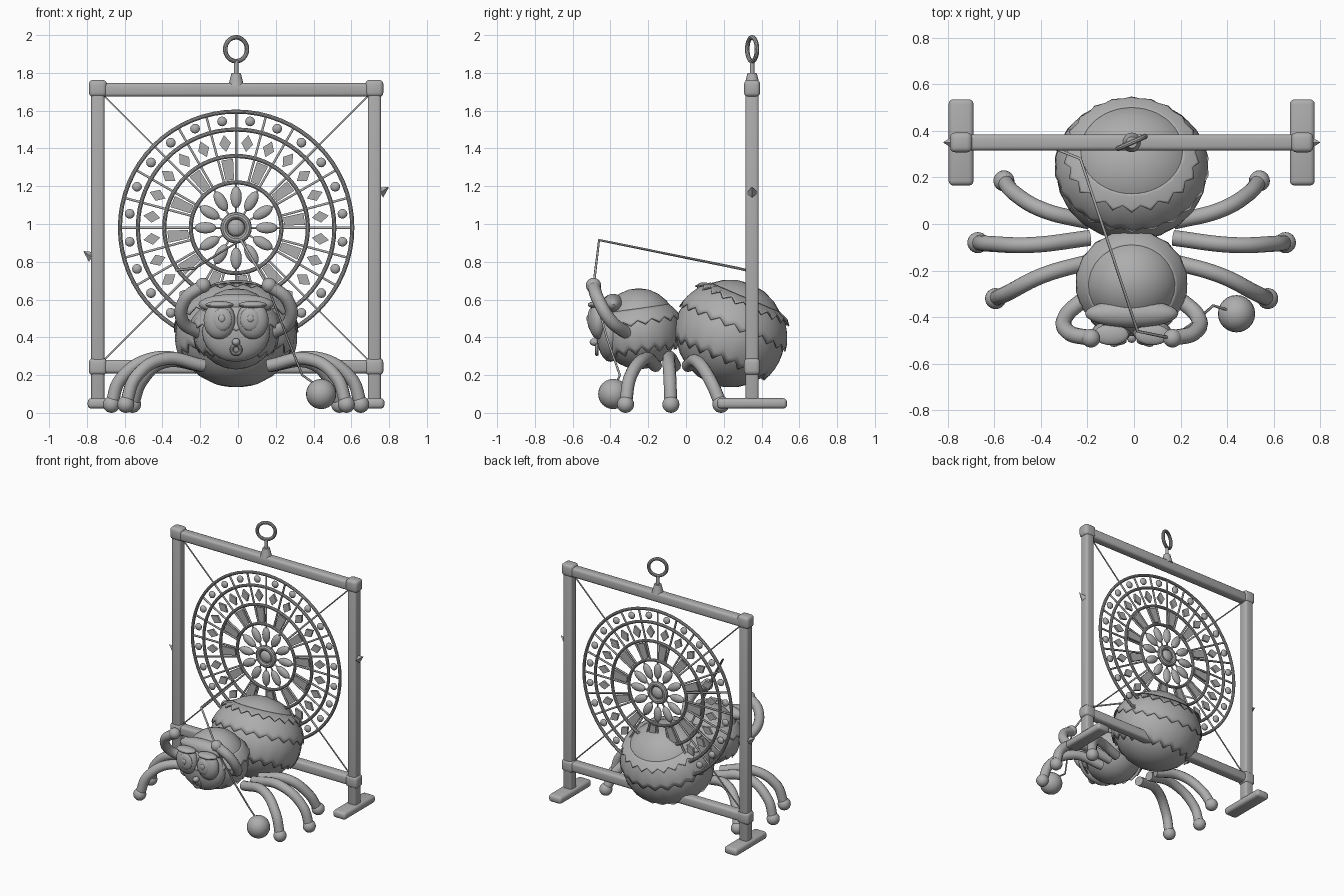
import bpy, bmesh
from math import sin, cos, pi, radians
from mathutils import Vector, Matrix

if "Cube" in bpy.data.objects:
    bpy.data.objects.remove(bpy.data.objects["Cube"])

CX, FY, WZ = -0.01, 0.35, 0.98   # centre line, frame depth, wheel height

grey = bpy.data.materials.new("plain_grey")
grey.use_nodes = True
grey.diffuse_color = (0.42, 0.42, 0.42, 1)
grey.node_tree.nodes["Principled BSDF"].inputs["Base Color"].default_value = (0.42, 0.42, 0.42, 1)


def finish(name, bm, smooth=True):
    mesh = bpy.data.meshes.new(name)
    bmesh.ops.recalc_face_normals(bm, faces=bm.faces)
    bm.to_mesh(mesh)
    bm.free()
    mesh.materials.append(grey)
    ob = bpy.data.objects.new(name, mesh)
    bpy.context.collection.objects.link(ob)
    if smooth:
        bpy.ops.object.select_all(action='DESELECT')
        ob.select_set(True)
        bpy.context.view_layer.objects.active = ob
        bpy.ops.object.shade_smooth_by_angle(angle=radians(35))
    return ob


def box(name, loc, size, bevel):
    bm = bmesh.new()
    bmesh.ops.create_cube(bm, size=1, matrix=Matrix.Translation(loc) @ Matrix.Diagonal((*size, 1)))
    bmesh.ops.bevel(bm, geom=bm.edges[:], offset=bevel, segments=3, profile=0.5, affect='EDGES')
    return finish(name, bm)


def add_ball(bm, loc, radii, rot=Matrix(), seg=24):
    bmesh.ops.create_uvsphere(bm, u_segments=seg, v_segments=seg // 2, radius=1,
                              matrix=Matrix.Translation(loc) @ rot @ Matrix.Diagonal((*radii, 1)))


def ball(name, loc, radii, rot=Matrix()):
    bm = bmesh.new()
    add_ball(bm, loc, radii, rot)
    return finish(name, bm)


def cone(name, a, b, r1, r2, seg=24):
    a, b = Vector(a), Vector(b)
    bm = bmesh.new()
    rot = (b - a).to_track_quat('Z', 'Y').to_matrix().to_4x4()
    bmesh.ops.create_cone(bm, cap_ends=True, segments=seg, radius1=r1, radius2=r2, depth=(b - a).length,
                          matrix=Matrix.Translation((a + b) / 2) @ rot)
    return finish(name, bm)


def tube(name, paths, radius, smooth=False):
    cu = bpy.data.curves.new(name, 'CURVE')
    cu.dimensions = '3D'
    cu.bevel_depth = radius
    cu.bevel_resolution = 4 if smooth else 1
    cu.use_fill_caps = True
    for pts in paths:
        sp = cu.splines.new('BEZIER' if smooth else 'POLY')
        dst = sp.bezier_points if smooth else sp.points
        dst.add(len(pts) - 1)
        for p, co in zip(dst, pts):
            p.co = co if smooth else (*co, 1)
            if smooth:
                p.handle_left_type = p.handle_right_type = 'AUTO'
    cu.materials.append(grey)
    ob = bpy.data.objects.new(name, cu)
    bpy.context.collection.objects.link(ob)
    return ob


def ring(name, loc, major, minor, rot, flat=1.0, seg=64):
    bm = bmesh.new()
    rows = []
    for i in range(seg):
        a = 2 * pi * i / seg
        rows.append([bm.verts.new(((major + minor * cos(t)) * cos(a), (major + minor * cos(t)) * sin(a),
                                   flat * minor * sin(t))) for t in (2 * pi * j / 10 for j in range(10))])
    for i in range(seg):
        p, q = rows[i], rows[(i + 1) % seg]
        for j in range(10):
            k = (j + 1) % 10
            bm.faces.new((p[j], q[j], q[k], p[k]))
    bm.transform(Matrix.Translation(loc) @ rot)
    return finish(name, bm)


def shell(name, loc, radii, tilt, t0, t1, s0, s1, teeth, amp):
    """Band of an ellipsoid, flaring from s0 to s1, with a zigzag lower edge."""
    bm = bmesh.new()
    n, rows = teeth * 2, 6
    grid = []
    for j in range(rows + 1):
        f = j / rows
        row = []
        for i in range(n):
            end = t1 + (amp if i % 2 else -amp)
            t, a, s = radians(t0 + (end - t0) * f), 2 * pi * i / n, s0 + (s1 - s0) * f
            row.append(bm.verts.new((radii[0] * s * sin(t) * cos(a), radii[1] * s * sin(t) * sin(a),
                                     radii[2] * s * cos(t))))
        grid.append(row)
    for p, q in zip(grid, grid[1:]):
        for i in range(n):
            k = (i + 1) % n
            bm.faces.new((p[i], q[i], q[k], p[k]))
    bm.transform(Matrix.Translation(loc) @ Matrix.Rotation(radians(-tilt), 4, 'X'))
    ob = finish(name, bm)
    mod = ob.modifiers.new("thickness", 'SOLIDIFY')
    mod.thickness, mod.offset = 0.008, -1


# Square frame with feet and corner joints
for side, s in (("right", -1), ("left", 1)):
    x = CX + s * 0.732
    box(side + "_post", (x, FY, 0.9), (0.07, 0.07, 1.7), 0.015)
    box(side + "_foot", (x, FY, 0.05), (0.107, 0.37, 0.055), 0.02)
    for level, z in (("lower", 0.245), ("upper", 1.718)):
        box(f"{side}_{level}_joint", (x, FY, z), (0.095, 0.085, 0.09), 0.022)
    z = 0.825 if s < 0 else 1.165
    cone(side + "_post_thorn", (x + s * 0.03, FY, z), (x + s * 0.075, FY, z + 0.03), 0.03, 0.002, 4)
for name, z in (("lower_beam", 0.245), ("upper_beam", 1.71)):
    box(name, (CX, FY, z), (1.46, 0.07, 0.072), 0.018)

# Hanging ring
cone("hanger_base", (CX, FY, 1.73), (CX, FY, 1.80), 0.042, 0.024)
cone("hanger_stem", (CX, FY, 1.79), (CX, FY, 1.86), 0.012, 0.012)
upright = Matrix.Rotation(pi / 2, 4, 'X')
ring("hanger_ring", (CX, FY, 1.925), 0.063, 0.012, Matrix.Rotation(radians(24), 4, 'Z') @ upright)


# Web wheel
def polar(r, deg, y=FY):
    return Vector((CX + r * sin(radians(deg)), y, WZ + r * cos(radians(deg))))


for r in (0.615, 0.52, 0.38, 0.24):
    ring("wheel_hoop", (CX, FY, WZ), r, 0.011, upright)
ring("hub_ring", (CX, FY, WZ), 0.064, 0.019, upright)
ball("hub_bead", (CX, FY, WZ), (0.045, 0.025, 0.045))
tube("wheel_spokes", [[polar(0.24, a), polar(0.615, a)] for a in range(0, 360, 15)], 0.007)
tube("hub_spokes", [[polar(0.07, a), polar(0.24, a)] for a in range(0, 360, 30)], 0.006)
tube("corner_wires", [[polar(0.615, a), polar(0.99, a)] for a in range(45, 360, 90)], 0.005)

petals, beads, plates = bmesh.new(), bmesh.new(), bmesh.new()


def add_plate(points):
    """Thin plate in the wheel plane."""
    front = [plates.verts.new(polar(r, a, FY - 0.008)) for r, a in points]
    back = [plates.verts.new(polar(r, a, FY + 0.008)) for r, a in points]
    plates.faces.new(front)
    plates.faces.new(back[::-1])
    for i in range(4):
        k = (i + 1) % 4
        plates.faces.new((front[i], back[i], back[k], front[k]))


for i in range(24):
    a = 7.5 + 15 * i
    add_ball(beads, polar(0.568, a), (0.026, 0.018, 0.026), seg=12)
    add_plate([(0.405, a), (0.45, a + 4), (0.495, a), (0.45, a - 4)])
    if i % 2:
        add_plate([(0.255, a - 5), (0.365, a - 5), (0.365, a + 5), (0.255, a + 5)])
        add_ball(petals, polar(0.162, a - 22.5), (0.03, 0.022, 0.058),
                 Matrix.Rotation(radians(a - 22.5), 4, 'Y'), 16)
finish("wheel_petals", petals)
finish("wheel_beads", beads)
finish("wheel_plates", plates, False)

# Abdomen with overlapping ragged layers
tilt = Matrix.Rotation(radians(-23), 4, 'X')
centre, size = (CX, 0.235, 0.42), (0.315, 0.29, 0.285)
ball("abdomen_core", centre, size, tilt)
shell("abdomen_collar", centre, size, 23, 44, 56, 1.0, 1.09, 22, 3)
shell("abdomen_upper_layer", centre, size, 23, 44, 82, 1.01, 1.06, 22, 3)
shell("abdomen_lower_layer", centre, size, 23, 74, 118, 1.0, 1.06, 22, 4)

# Head with ragged layers
centre, size = (CX, -0.25, 0.445), (0.215, 0.205, 0.215)
ball("head_core", centre, size)
shell("head_collar", centre, size, -8, 60, 82, 1.0, 1.13, 18, 3)
shell("head_lower_layer", centre, size, -8, 76, 120, 1.03, 1.10, 18, 5)
ball("forehead", (CX, -0.385, 0.575), (0.2, 0.06, 0.055))
ball("face", (CX, -0.40, 0.43), (0.18, 0.075, 0.16))

# Face details
for side, s in (("right", -1), ("left", 1)):
    x = CX + s * 0.088
    ball(side + "_eye", (x, -0.465, 0.49), (0.084, 0.05, 0.1))
    ball(side + "_iris", (x - s * 0.015, -0.502, 0.495), (0.052, 0.02, 0.06))
    ball(side + "_pupil", (x - s * 0.012, -0.518, 0.50), (0.018, 0.009, 0.02))
    ball(side + "_eyelid", (x, -0.475, 0.572), (0.075, 0.045, 0.02))
ball("nose", (CX, -0.485, 0.375), (0.022, 0.025, 0.02))
ring("mouth", (CX, -0.472, 0.335), 0.024, 0.01, upright, seg=24)

# Walking legs: hip, knee, shin and foot on the left, mirrored to the right
LEGS = {"front": [(0.17, -0.16, 0.25), (0.38, -0.22, 0.285), (0.53, -0.295, 0.19), (0.584, -0.32, 0.045)],
        "middle": [(0.18, -0.06, 0.25), (0.43, -0.09, 0.29), (0.61, -0.085, 0.18), (0.66, -0.08, 0.045)],
        "rear": [(0.18, 0.01, 0.25), (0.38, 0.06, 0.27), (0.50, 0.13, 0.17), (0.548, 0.185, 0.045)]}
ARM = [(0.19, -0.31, 0.42), (0.285, -0.40, 0.49), (0.27, -0.465, 0.60), (0.175, -0.49, 0.675)]
for side, s in (("right", -1), ("left", 1)):
    for name, pts in LEGS.items():
        pts = [(CX + s * x, y, z) for x, y, z in pts]
        tube(f"{side}_{name}_leg", [pts], 0.034, True)
        ball(f"{side}_{name}_foot", pts[-1], (0.045,) * 3)
    pts = [(CX + s * x, y, z) for x, y, z in ARM]
    tube(side + "_arm", [pts], 0.034, True)
    ball(side + "_hand", pts[-1], (0.04,) * 3)

# Threads and the yarn ball
tube("long_thread", [[(0.16, -0.49, 0.67), (0.015, -0.46, 0.915), (-0.23, 0.28, 0.765), (-0.33, 0.32, 0.755)]], 0.007)
tube("ball_thread", [[(0.16, -0.49, 0.66), (0.26, -0.42, 0.4), (0.34, -0.35, 0.2), (0.44, -0.38, 0.13)]], 0.006)
ball("yarn_ball", (0.44, -0.385, 0.10), (0.08,) * 3)
